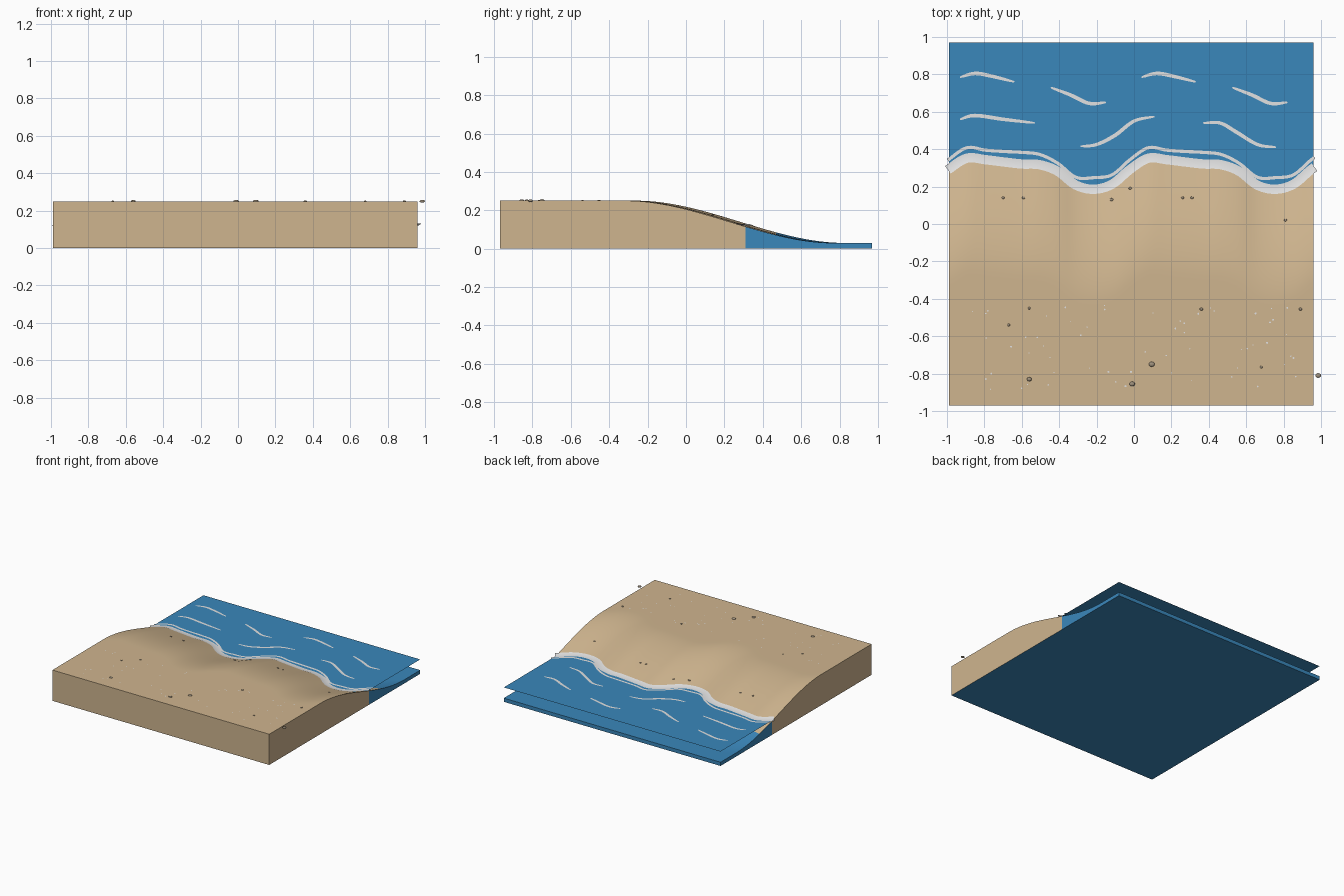
import bpy, bmesh, math, random
from mathutils import Vector

if "Cube" in bpy.data.objects:
    bpy.data.objects.remove(bpy.data.objects["Cube"])

random.seed(4)
X0, X1, Y0, Y1 = -0.99, 0.96, -0.97, 0.97
PERIOD, WATER_Z = 0.97, 0.117


def material(name, rgb):
    m = bpy.data.materials.new(name)
    lin = [((c / 255 + 0.055) / 1.055) ** 2.4 for c in rgb]
    m.diffuse_color = (*lin, 1)
    m.use_nodes = True
    m.node_tree.nodes["Principled BSDF"].inputs["Base Color"].default_value = m.diffuse_color
    return m


SAND = material("sand", (207, 181, 143))
WATER = material("water_blue", (58, 135, 187))
FOAM = material("foam_white", (226, 226, 226))
PEBBLE = material("pebble_grey", (160, 146, 126))


def catmull(a, b, c, d, t):
    return 0.5 * (2 * b + (c - a) * t + (2 * a - 5 * b + 4 * c - d) * t * t
                  + (3 * b - a - 3 * c + d) * t ** 3)


def repeating(table):
    """Smooth periodic function of x through evenly spaced heights."""
    n = len(table)

    def f(x):
        u = (x - X0) / PERIOD * n
        i = math.floor(u)
        return catmull(*[table[(i + k) % n] for k in (-1, 0, 1, 2)], u - i)
    return f


shore = repeating([.293, .352, .344, .332, .321, .317, .282, .208, .186, .213])
ripple = repeating([.345, .408, .395, .388, .383, .372, .325, .250, .248, .263])


def ground(x, y):
    """Beach height: flat top, smooth slope that follows the shoreline."""
    t = (y - (shore(x) - 0.293) + 0.32) / 1.08
    t = min(1, max(0, t))
    return 0.25 - 0.22 * t * t * (3 - 2 * t)


def finish(name, bm, *mats):
    me = bpy.data.meshes.new(name)
    bm.to_mesh(me)
    bm.free()
    for m in mats:
        me.materials.append(m)
    ob = bpy.data.objects.new(name, me)
    bpy.context.collection.objects.link(ob)
    for o in bpy.context.selected_objects:
        o.select_set(False)
    ob.select_set(True)
    bpy.context.view_layer.objects.active = ob
    bpy.ops.object.shade_smooth_by_angle(angle=math.radians(35))
    return ob


# Beach block: sculpted top, straight sides, blue base and seabed
bm = bmesh.new()
bmesh.ops.create_grid(bm, x_segments=80, y_segments=97, size=1)
for v in bm.verts:
    x = X0 + (v.co.x + 1) / 2 * (X1 - X0)
    y = Y0 + (v.co.y + 1) / 2 * (Y1 - Y0)
    v.co = (x, y, ground(x, y))
rim = [e for e in bm.edges if e.is_boundary]
res = bmesh.ops.extrude_edge_only(bm, edges=rim)["geom"]
for g in res:
    if isinstance(g, bmesh.types.BMVert):
        g.co.z = 0
base_edges = [g for g in res if isinstance(g, bmesh.types.BMEdge)
              and all(v.co.z == 0 for v in g.verts)]
bmesh.ops.contextual_create(bm, geom=base_edges)
bmesh.ops.recalc_face_normals(bm, faces=bm.faces)
for f in bm.faces:
    limit = 0.47 if f.normal.z > 0.5 else 0.31
    blue = f.normal.z < -0.5 or f.calc_center_median().y > limit
    f.material_index = 1 if blue else 0
finish("beach_block", bm, SAND, WATER)

# Water sheet from the shoreline to the back edge
bm = bmesh.new()
rows = []
for i in range(101):
    x = X0 + (X1 - X0) * i / 100
    rows.append([bm.verts.new((x, y, WATER_Z)) for y in (shore(x) - 0.01, Y1)])
for a, b in zip(rows, rows[1:]):
    bm.faces.new((a[0], b[0], b[1], a[1]))
finish("water_sheet", bm, WATER)


def ribbon(name, pts, width, taper):
    """Flat foam strip along a path, draped over water and sand."""
    bm = bmesh.new()
    n, rows = len(pts), []
    for i, p in enumerate(pts):
        d = (pts[min(i + 1, n - 1)] - pts[max(i - 1, 0)]).normalized()
        side = Vector((-d.y, d.x))
        w = width / 2
        if taper:
            w *= 0.35 + 0.65 * math.sin(math.pi * i / (n - 1)) ** 0.5
        row = []
        for k in (-1, 0, 1):
            q = p + side * w * k
            z = max(WATER_Z, ground(q.x, q.y)) + 0.003
            row.append(bm.verts.new((q.x, q.y, z)))
        rows.append(row)
    for a, b in zip(rows, rows[1:]):
        for k in (0, 1):
            bm.faces.new((a[k], b[k], b[k + 1], a[k + 1]))
    finish(name, bm, FOAM)


def spline(ctrl, steps=8):
    c = [Vector(p) for p in ctrl]
    c = [2 * c[0] - c[1]] + c + [2 * c[-1] - c[-2]]
    out = [catmull(*c[i:i + 4], s / steps)
           for i in range(len(c) - 3) for s in range(steps)]
    return out + [c[-2]]


# Shore foam band and the thin ripple behind it
xs = [-0.995 + 1.96 * i / 140 for i in range(141)]
ribbon("shore_foam", [Vector((x, shore(x))) for x in xs], 0.05, False)
ribbon("shore_ripple", [Vector((x, ripple(x))) for x in xs], 0.017, False)

# Wave lines on open water; the far ones repeat one period along
crest = [(-.93, .785), (-.85, .805), (-.76, .79), (-.64, .76)]
trough = [(-.445, .73), (-.34, .69), (-.24, .645), (-.15, .65)]
waves = [[(x + dx, y) for x, y in w] for w in (crest, trough) for dx in (0, PERIOD)]
waves += [[(-.93, .56), (-.85, .58), (-.7, .56), (-.53, .54)],
          [(-.285, .415), (-.2, .425), (-.1, .475), (0, .55), (.11, .575)],
          [(.37, .54), (.46, .54), (.55, .49), (.66, .425), (.76, .41)]]
for i, w in enumerate(waves):
    ribbon(f"wave_line_{i + 1}", spline(w), 0.02, True)

# Pebbles half sunk in the sand
pebbles = [(-.56, -.83, .013), (.095, -.75, .016), (-.01, -.855, .015),
           (-.67, -.54, .008), (-.56, -.45, .008), (.36, -.455, .009),
           (.89, -.455, .009), (.68, -.765, .008), (.985, -.81, .015),
           (-.7, .14, .008), (-.59, .14, .009), (-.12, .13, .01),
           (-.02, .19, .009), (.26, .14, .008), (.31, .14, .008), (.81, .02, .008)]
bm = bmesh.new()
for x, y, r in pebbles:
    made = bmesh.ops.create_icosphere(bm, subdivisions=2, radius=r)["verts"]
    z = ground(x, y)
    for v in made:
        v.co = (v.co.x + x, v.co.y * 0.85 + y, v.co.z * 0.5 + z)
finish("pebbles", bm, PEBBLE)

# Pale shell specks scattered over the dry sand
bm = bmesh.new()
for i in range(60):
    x, y = random.uniform(-0.87, 0.87), random.uniform(-0.91, -0.43)
    made = bmesh.ops.create_circle(bm, cap_ends=True, segments=6,
                                   radius=random.uniform(.003, .006))["verts"]
    for v in made:
        v.co += Vector((x, y, ground(x, y) + 0.002))
finish("shell_specks", bm, FOAM)
